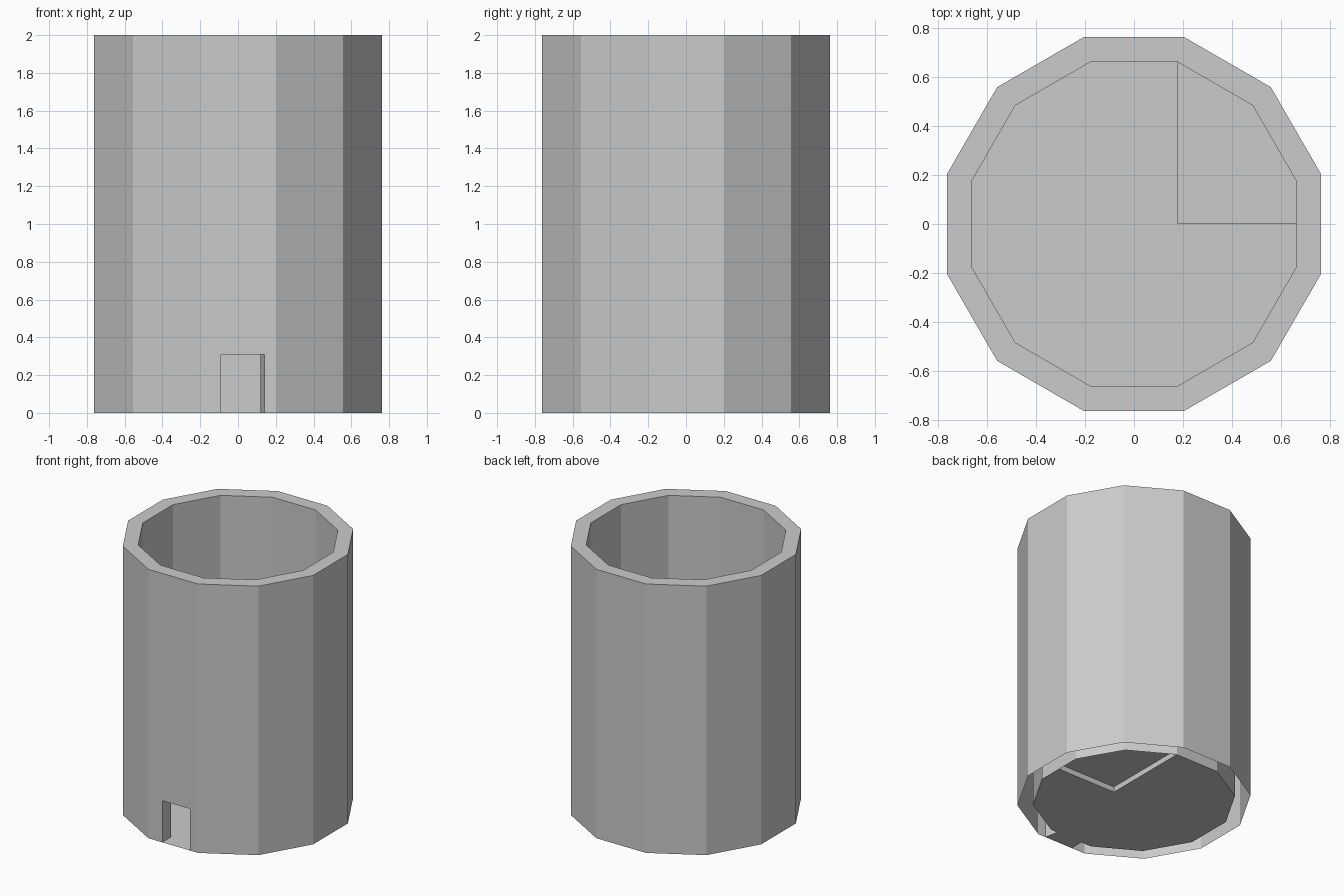
import bpy, bmesh, math

if "Cube" in bpy.data.objects:
    bpy.data.objects.remove(bpy.data.objects["Cube"])

SIDES, HEIGHT = 12, 2.0
R_OUT, R_IN = 0.788, 0.683
DOOR_H = 0.31
STEP = 0.04


def ring(r):
    return [(r * math.cos(math.radians(15 + 30 * k)),
             r * math.sin(math.radians(15 + 30 * k))) for k in range(SIDES)]


def make(name, faces, normals=True):
    bm = bmesh.new()
    for f in faces:
        bm.faces.new([bm.verts.new(p) for p in f])
    bmesh.ops.remove_doubles(bm, verts=bm.verts, dist=1e-4)
    if normals:
        bmesh.ops.recalc_face_normals(bm, faces=bm.faces)
    me = bpy.data.meshes.new(name)
    bm.to_mesh(me)
    bm.free()
    ob = bpy.data.objects.new(name, me)
    bpy.context.collection.objects.link(ob)
    return ob


def at(p, z):
    return (p[0], p[1], z)


outer, inner = ring(R_OUT), ring(R_IN)
# doorway corners on the outer and inner front panels
door_out = [(-0.09, outer[8][1]), (0.14, outer[8][1])]
door_in = [(-0.09, inner[8][1]), (0.12, inner[8][1])]


def wall(pts, door):
    faces = []
    for k in range(SIDES):
        a, b = pts[k], pts[(k + 1) % SIDES]
        f = [at(a, 0)]
        if k == 8:
            l, r = door
            f += [at(l, 0), at(l, DOOR_H), at(r, DOOR_H), at(r, 0)]
        faces.append(f + [at(b, 0), at(b, HEIGHT), at(a, HEIGHT)])
    return faces


# tower wall: two shells, closed rim on top, open underneath
faces = wall(outer, door_out) + wall(inner, door_in)
for k in range(SIDES):
    n = (k + 1) % SIDES
    faces.append([at(outer[k], HEIGHT), at(outer[n], HEIGHT),
                  at(inner[n], HEIGHT), at(inner[k], HEIGHT)])
# door jambs and lintel
for o, i in zip(door_out, door_in):
    faces.append([at(o, 0), at(o, DOOR_H), at(i, DOOR_H), at(i, 0)])
faces.append([at(p, DOOR_H) for p in (door_out[0], door_out[1], door_in[1], door_in[0])])
make("tower_wall", faces)

# floor sheet with one raised quarter, plus the door sill
edge, corner = (inner[0][0], 0), (inner[2][0], 0)
low = [at(p, 0) for p in inner[2:] + [edge, corner]]
high = [at(p, STEP) for p in [edge] + inner[:3] + [corner]]
risers = [[at(p, 0), at(q, 0), at(q, STEP), at(p, STEP)]
          for p, q in ((edge, corner), (corner, inner[2]))]
sill = [at(p, 0) for p in (door_out[0], door_out[1], door_in[1], door_in[0])]
make("floor", [low, high] + risers + [sill], normals=False)
